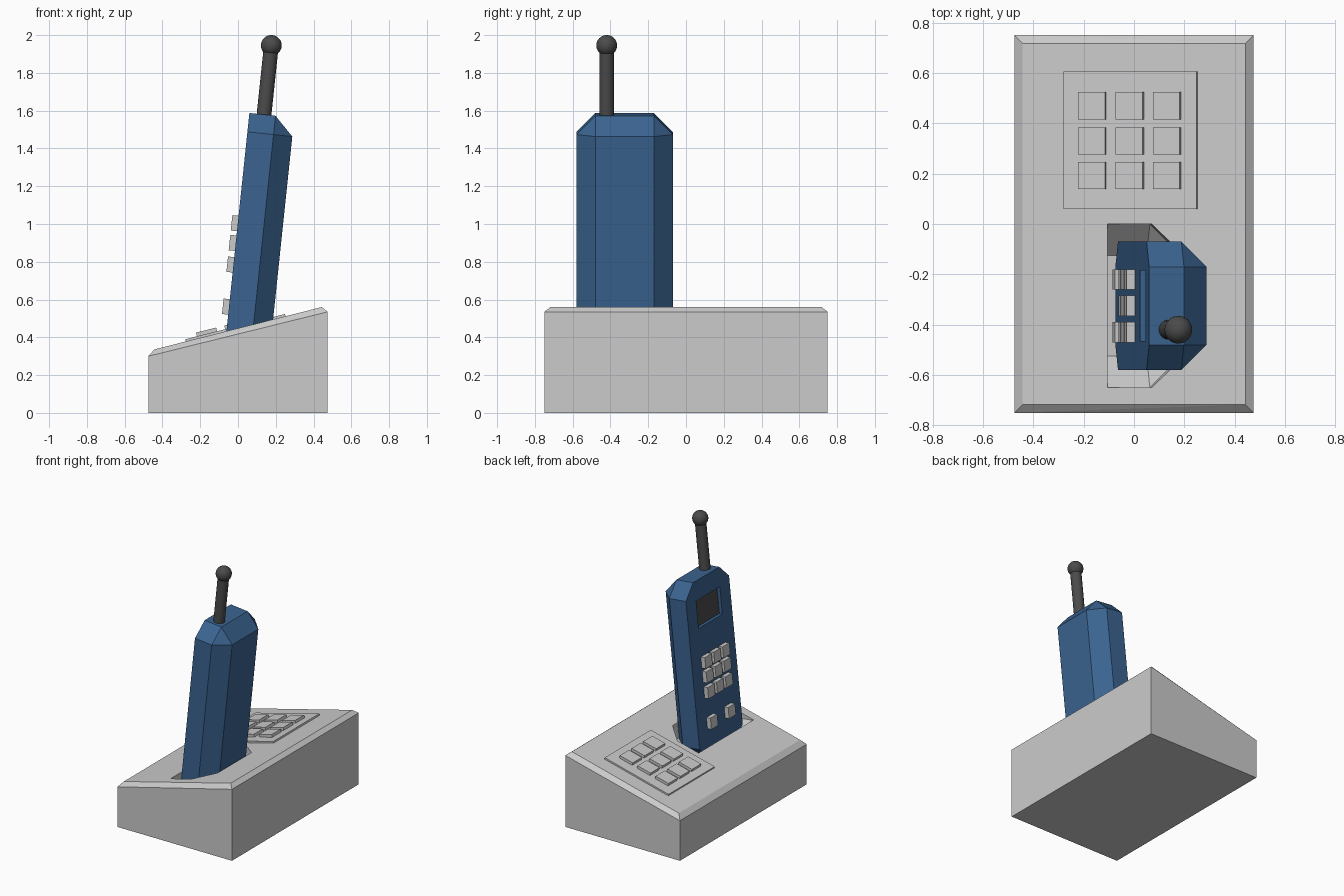
import bpy, bmesh, math
from mathutils import Matrix

if "Cube" in bpy.data.objects:
    bpy.data.objects.remove(bpy.data.objects["Cube"])

# Local frames: tilted handset and sloped top of the base
HANDSET = Matrix.Translation((0, -0.325, 0)) @ Matrix.Rotation(math.radians(6), 4, 'Y')
DECK = Matrix.Translation((0, 0, 0.448)) @ Matrix.Rotation(math.radians(-14.2), 4, 'Y')


def material(name, rgb):
    m = bpy.data.materials.new(name)
    m.diffuse_color = (*rgb, 1)
    m.use_nodes = True
    m.node_tree.nodes["Principled BSDF"].inputs["Base Color"].default_value = m.diffuse_color
    return m


blue = material("blue_plastic", (0.043, 0.127, 0.28))
black = material("dark_plastic", (0.07, 0.07, 0.07))
plate_grey = material("plate_grey", (0.58, 0.58, 0.58))


def finish(bm, name, mat=None):
    bmesh.ops.recalc_face_normals(bm, faces=bm.faces)
    me = bpy.data.meshes.new(name)
    bm.to_mesh(me)
    bm.free()
    ob = bpy.data.objects.new(name, me)
    bpy.context.collection.objects.link(ob)
    if mat:
        me.materials.append(mat)
    return ob


def hull(name, pts, mat=None, frame=Matrix()):
    bm = bmesh.new()
    for p in pts:
        bm.verts.new(frame @ Matrix.Translation(p).to_translation())
    bmesh.ops.convex_hull(bm, input=bm.verts)
    bmesh.ops.dissolve_limit(bm, angle_limit=math.radians(1.5), verts=bm.verts, edges=bm.edges)
    return finish(bm, name, mat)


def box(name, lo, hi, mat=None, frame=Matrix()):
    return hull(name, [(x, y, z) for x in (lo[0], hi[0]) for y in (lo[1], hi[1])
                       for z in (lo[2], hi[2])], mat, frame)


def cut(ob, cutter):
    cutter.hide_render = True
    mod = ob.modifiers.new("cut", 'BOOLEAN')
    mod.operation = 'DIFFERENCE'
    mod.solver = 'EXACT'
    mod.object = cutter
    dg = bpy.context.evaluated_depsgraph_get()
    me = bpy.data.meshes.new_from_object(ob.evaluated_get(dg))
    ob.modifiers.clear()
    ob.data = me
    bpy.data.objects.remove(cutter)


def shell_points(front, back, half, c, low, high, chamfer_top=True):
    """Box with back corners and ends chamfered by c; front stays flat."""
    pts = []
    levels = [(low, True), (low + c, False)]
    levels += [(high - c, False), (high, True)] if chamfer_top else [(high, False)]
    for v, narrow in levels:
        for s in (-1, 1):
            if narrow:
                pts += [(front, s * (half - c), v), (back - c, s * (half - c), v)]
            else:
                pts += [(front, s * half, v), (back - c, s * half, v), (back, s * (half - c), v)]
    return pts


# Wedge base with a chamfered upper rim and handset pocket
pts = []
for y in (-1, 1):
    pts += [(-0.475, 0.75 * y, 0), (0.475, 0.75 * y, 0),
            (-0.475, 0.75 * y, 0.30), (0.475, 0.75 * y, 0.535),
            (-0.443, 0.718 * y, 0.336), (0.443, 0.718 * y, 0.56)]
base = hull("base", pts)
cut(base, hull("pocket_cutter", shell_points(-0.148, 0.146, 0.325, 0.125, 0.278, 0.9, False),
               None, HANDSET))

# Base keypad
box("base_keypad_plate", (-0.285, 0.06, -0.01), (0.26, 0.605, 0.012), plate_grey, DECK)
for i, x in enumerate((-0.166, -0.012, 0.14)):
    for j, y in enumerate((0.193, 0.33, 0.47)):
        box(f"base_key_{i}_{j}", (x - 0.055, y - 0.054, 0), (x + 0.055, y + 0.054, 0.032), None, DECK)

# Handset body with recessed screen
body = hull("handset_body", shell_points(-0.106, 0.133, 0.255, 0.1, 0.30, 1.585), blue, HANDSET)
cut(body, box("screen_cutter", (-0.2, -0.14, 1.245), (-0.081, 0.14, 1.445), blue, HANDSET))
box("screen", (-0.083, -0.138, 1.247), (-0.079, 0.138, 1.443), black, HANDSET)

# Handset keys: three rows of three and a lower pair
for row, v in enumerate((0.997, 0.892, 0.777, 0.553)):
    for col in (-1, 0, 1):
        if row == 3 and col == 0:
            continue
        y = col * 0.105
        box(f"handset_key_{row}_{col + 1}", (-0.139, y - 0.04, v - 0.041),
            (-0.10, y + 0.04, v + 0.041), None, HANDSET)

# Antenna rod and ball tip
bm = bmesh.new()
bmesh.ops.create_cone(bm, cap_ends=True, segments=32, radius1=0.039, radius2=0.039, depth=0.40,
                      matrix=HANDSET @ Matrix.Translation((-0.028, -0.095, 1.74)))
rod = finish(bm, "antenna_rod", black)
bm = bmesh.new()
bmesh.ops.create_uvsphere(bm, u_segments=32, v_segments=16, radius=0.055,
                          matrix=HANDSET @ Matrix.Translation((-0.028, -0.095, 1.953)))
tip = finish(bm, "antenna_tip", black)
for ob in (rod, tip):
    bpy.ops.object.select_all(action='DESELECT')
    ob.select_set(True)
    bpy.context.view_layer.objects.active = ob
    bpy.ops.object.shade_smooth_by_angle()
